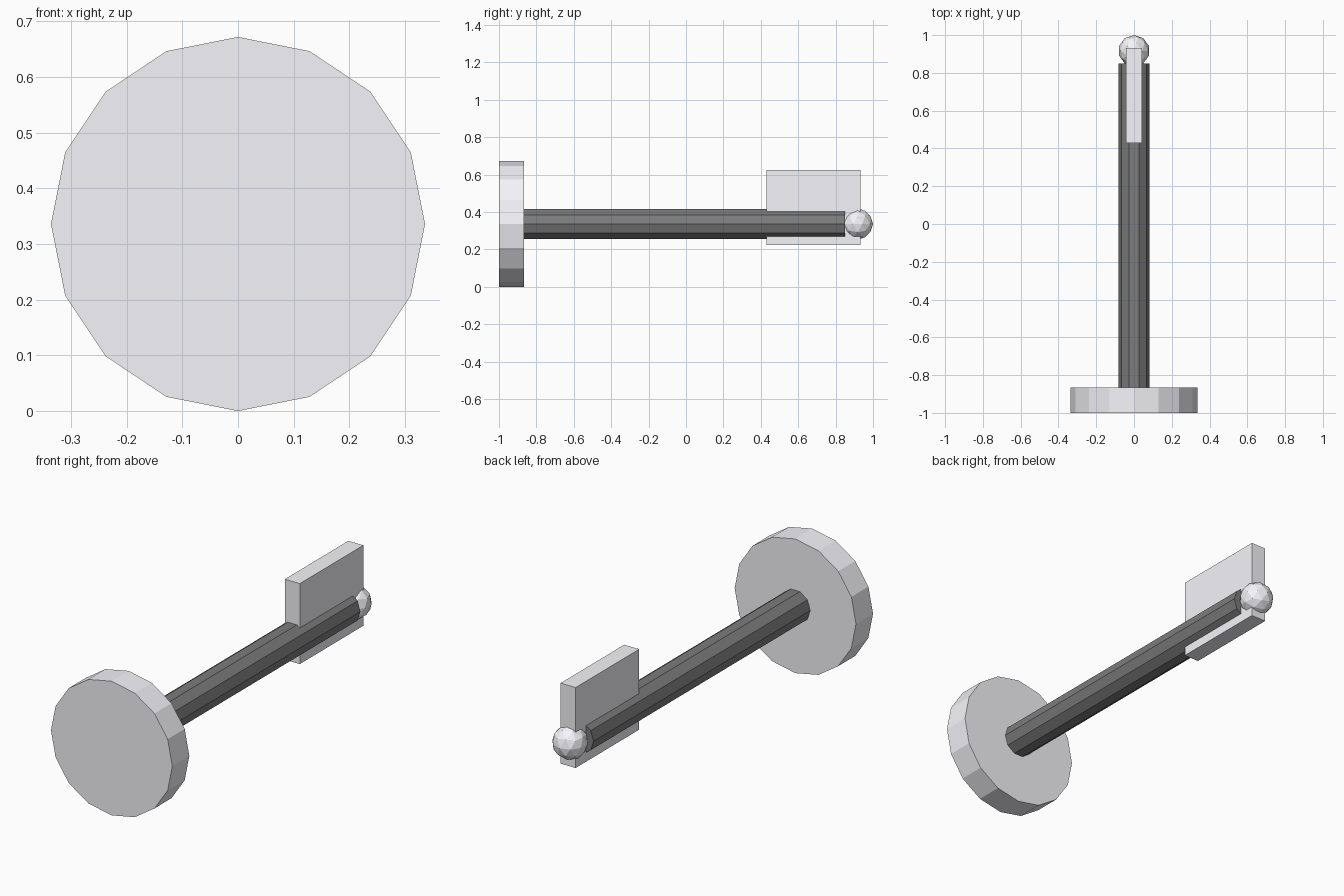
import bpy
from math import pi

if "Cube" in bpy.data.objects:
    bpy.data.objects.remove(bpy.data.objects["Cube"])

AXIS_Z = 0.336  # height of the centre line


def material(name, colour):
    mat = bpy.data.materials.new(name)
    mat.diffuse_color = (*colour, 1)
    mat.use_nodes = True
    mat.node_tree.nodes["Principled BSDF"].inputs["Base Color"].default_value = mat.diffuse_color
    return mat


light = material("light_metal", (0.92, 0.92, 0.96))
dark = material("dark_metal", (0.2, 0.2, 0.2))


def finish(name, mat):
    """Name the newest object and give it its material."""
    obj = bpy.context.object
    obj.name = name
    obj.data.materials.append(mat)
    return obj


def rod(name, mat, sides, radius, y0, y1, turn=0.0):
    """Flat-faced cylinder lying along y."""
    bpy.ops.mesh.primitive_cylinder_add(
        vertices=sides, radius=radius, depth=y1 - y0,
        location=(0, (y0 + y1) / 2, AXIS_Z), rotation=(pi / 2, turn, 0))
    return finish(name, mat)


# Round end disc
rod("end_disc", light, 16, 0.336, -1.0, -0.865)

# Dark ten-sided shaft, with corners pointing left and right
rod("shaft", dark, 10, 0.083, -0.999, 0.85, pi / 2)

# Upright plate through the far end of the shaft
bpy.ops.mesh.primitive_cube_add(size=1, location=(0, 0.681, 0.424))
finish("plate", light).scale = (0.083, 0.503, 0.403)

# Faceted ball at the tip
bpy.ops.mesh.primitive_ico_sphere_add(
    subdivisions=2, radius=0.083, location=(0, 0.917, AXIS_Z))
finish("tip_ball", light)
